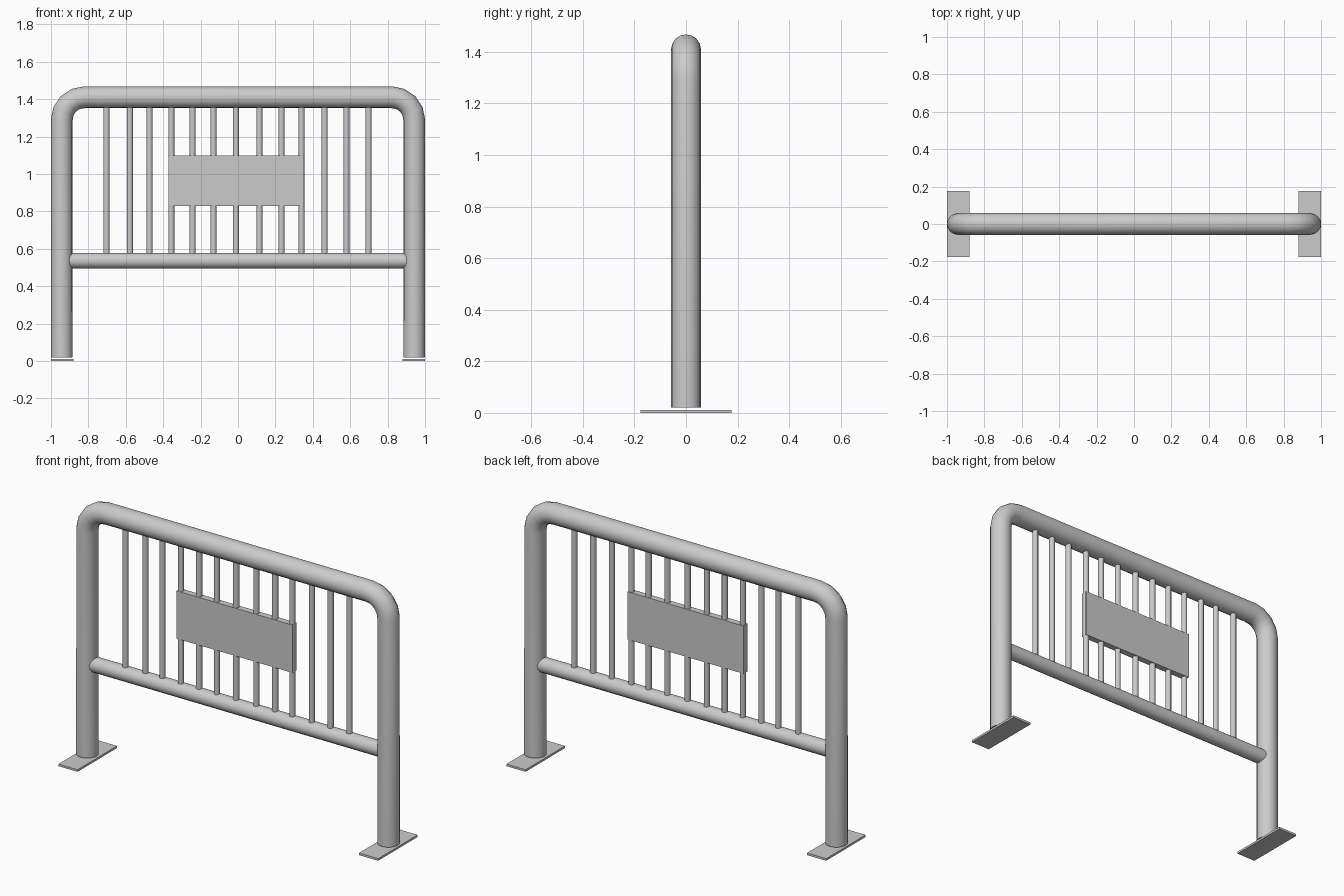
import bpy, math

if "Cube" in bpy.data.objects:
    bpy.data.objects.remove(bpy.data.objects["Cube"])

def smooth(ob):
    bpy.ops.object.select_all(action='DESELECT')
    ob.select_set(True)
    bpy.context.view_layer.objects.active = ob
    bpy.ops.object.shade_smooth_by_angle(angle=math.radians(40))

def box(name, loc, size):
    bpy.ops.mesh.primitive_cube_add(size=1, location=loc)
    ob = bpy.context.object
    ob.name = name
    ob.scale = size
    bpy.ops.object.transform_apply(location=False, rotation=False, scale=True)
    return ob

def rod(name, loc, radius, length, sides, rot=(0, 0, 0)):
    bpy.ops.mesh.primitive_cylinder_add(vertices=sides, radius=radius, depth=length,
                                        location=loc, rotation=rot)
    ob = bpy.context.object
    ob.name = name
    smooth(ob)
    return ob

# Bent tube frame: two legs, rounded corners and the top rail
LEG_X, TOP_Z, TUBE_R, BEND_R, STEPS = 0.942, 1.41, 0.058, 0.12, 4
right = [(LEG_X, 0.02)]
for i in range(STEPS + 1):
    a = math.pi / 2 * i / STEPS
    right.append((LEG_X - BEND_R + BEND_R * math.cos(a), TOP_Z - BEND_R + BEND_R * math.sin(a)))
path = [(-x, z) for x, z in right] + right[::-1]

curve = bpy.data.curves.new("tube_frame", 'CURVE')
curve.dimensions = '3D'
curve.bevel_depth = TUBE_R
curve.bevel_resolution = 6
curve.use_fill_caps = True
spline = curve.splines.new('POLY')
spline.points.add(len(path) - 1)
for p, (x, z) in zip(spline.points, path):
    p.co = (x, 0, z, 1)
frame = bpy.data.objects.new("tube_frame", curve)
bpy.context.collection.objects.link(frame)
bpy.context.view_layer.objects.active = frame
frame.select_set(True)
bpy.ops.object.convert(target='MESH')
smooth(bpy.context.object)

# Lower rail
rod("lower_rail", (0, 0, 0.536), 0.042, 1.86, 16, (0, math.pi / 2, 0))

# Flat feet
for side, sx in (("left", -1), ("right", 1)):
    box(f"foot_plate_{side}", (sx * 0.94, 0, 0.006), (0.12, 0.352, 0.012))

# Vertical bars, slightly uneven spacing
bars = [-0.703, -0.578, -0.473, -0.356, -0.243, -0.131, -0.011,
        0.115, 0.233, 0.34, 0.463, 0.58, 0.698]
for i, x in enumerate(bars):
    rod(f"bar_{i + 1}", (x, 0, 0.965), 0.016, 0.80, 12)

# Sign panel
box("sign_panel", (-0.01, 0, 0.964), (0.725, 0.036, 0.27))
